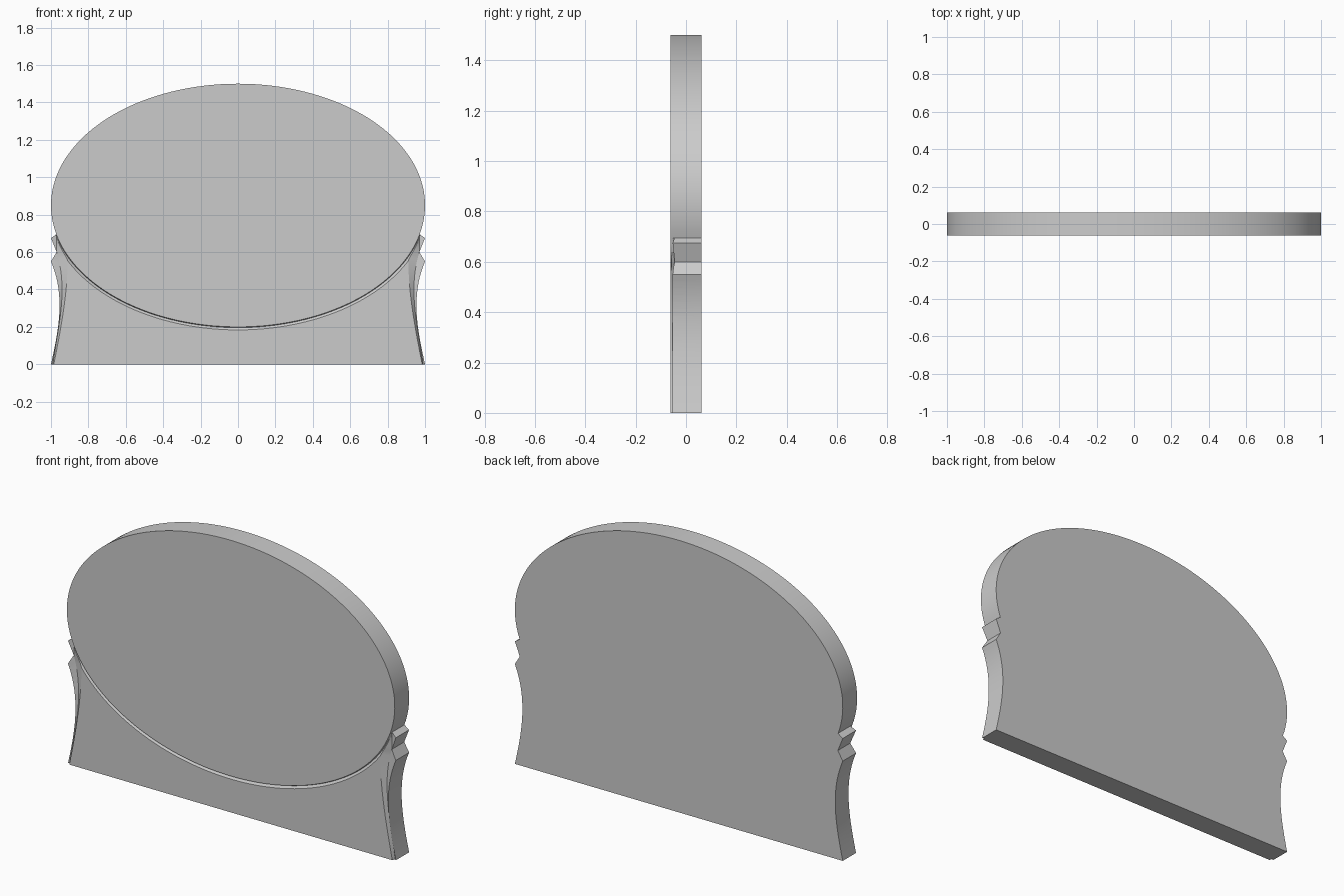
import bpy, bmesh
from math import sin, cos, pi, sqrt, radians, hypot

if "Cube" in bpy.data.objects:
    bpy.data.objects.remove(bpy.data.objects["Cube"])

T = 0.0625                      # half thickness
A, B, CZ = 1.0, 0.65, 0.85      # ellipse


def lagrange(pts, z):
    z = min(max(z, pts[0][0]), pts[-1][0])
    total = 0
    for i, (zi, xi) in enumerate(pts):
        w = xi
        for j, (zj, _) in enumerate(pts):
            if i != j:
                w *= (z - zj) / (zi - zj)
        total += w
    return total


def ellipse_x(z):
    return A * sqrt(max(0, 1 - ((z - CZ) / B) ** 2))


def loft(name, rings):
    # Closed solid through a list of equal-length rings
    bm = bmesh.new()
    rows = [[bm.verts.new(p) for p in r] for r in rings]
    n = len(rows[0])
    for a, b in zip(rows, rows[1:]):
        for i in range(n):
            bm.faces.new((a[i], a[(i + 1) % n], b[(i + 1) % n], b[i]))
    bm.faces.new(rows[0])
    bm.faces.new(rows[-1])
    bmesh.ops.recalc_face_normals(bm, faces=bm.faces)
    me = bpy.data.meshes.new(name)
    bm.to_mesh(me)
    bm.free()
    ob = bpy.data.objects.new(name, me)
    bpy.context.collection.objects.link(ob)
    return ob


# Side curves as (z, x): outline, groove bottom, panel edge
OUTER = [(0, 1.0), (0.2, 0.962), (0.35, 0.955), (0.55, 1.0)]
MID = [(0, 0.99), (0.15, 0.966), (0.35, 0.942), (0.6, 0.97)]
INNER = [(0, 0.985), (0.2, 0.947), (0.45, 0.915), (0.6, 0.91)]

# Headboard slab: curved legs, notches, elliptical top
half = [(lagrange(OUTER, 0.55 * i / 20), 0.55 * i / 20) for i in range(21)]
half += [(0.97, 0.6), (1.0, 0.675)]
a0 = -0.241
half += [(A * cos(a), CZ + B * sin(a))
         for a in (a0 + (pi / 2 - a0) * i / 40 for i in range(41))]
outline = half + [(-x, z) for x, z in reversed(half[:-1])]
board = loft("headboard", [[(x, y, z) for x, z in outline] for y in (-T, T)])

# Cutter for the groove under the ellipse
rings = []
for i in range(97):
    a = pi + 0.22 + (pi - 0.44) * i / 96
    nx, nz = cos(a) / A, sin(a) / B
    k = 1 / hypot(nx, nz)
    ring = []
    for r, y in ((0, -0.09), (0, -T), (0.004, -0.053), (0.017, -T - 0.0005), (0.017, -0.09)):
        ring.append((A * cos(a) + nx * k * r, y, CZ + B * sin(a) + nz * k * r))
    rings.append(ring)
cutters = [loft("ellipse_groove_cutter", rings)]

# Cutters for the stepped side mouldings
for s in (-1, 1):
    rings = []
    for i in range(51):
        z = -0.02 + 0.73 * i / 50
        e = ellipse_x(z) if z > 0.4 else 0
        xi = max(lagrange(INNER, z), e)
        xm = max(lagrange(MID, z), xi + 0.004)
        xo = max(lagrange(OUTER, z), xm + 0.003)
        rings.append([(s * x, y, z) for x, y in (
            (xi, -0.1), (xi, -T), (xm, -0.045), (xo, -0.053), (1.1, -0.053), (1.1, -0.1))])
    cutters.append(loft("side_moulding_cutter", rings))

bpy.context.view_layer.objects.active = board
board.select_set(True)
for c in cutters:
    m = board.modifiers.new("cut", 'BOOLEAN')
    m.operation = 'DIFFERENCE'
    m.solver = 'EXACT'
    m.object = c
    c.hide_render = True
    bpy.ops.object.modifier_apply(modifier=m.name)
for c in cutters:
    bpy.data.objects.remove(c)
bpy.ops.object.shade_smooth_by_angle(angle=radians(15))
